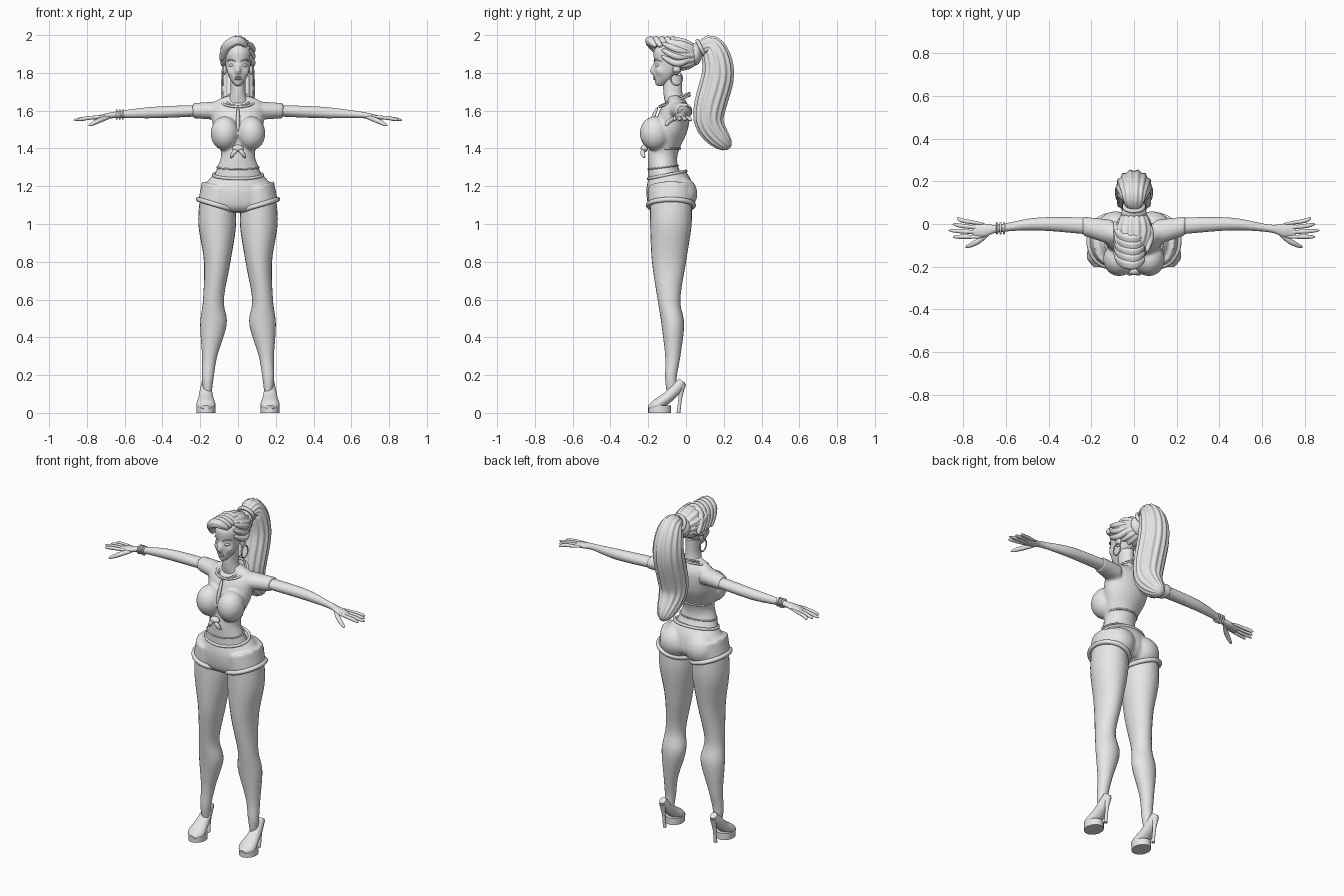
import bpy, bmesh, math
from mathutils import Vector

cube = bpy.data.objects.get("Cube")
if cube:
    bpy.data.objects.remove(cube, do_unlink=True)

shade = (0.8, 0.8, 0.8, 1)
grey = bpy.data.materials.new("plain_grey")
grey.use_nodes = True
grey.diffuse_color = shade
grey.node_tree.nodes["Principled BSDF"].inputs["Base Color"].default_value = shade

X, Y, Z = Vector((1, 0, 0)), Vector((0, 1, 0)), Vector((0, 0, 1))


def add(name, data):
    data.materials.append(grey)
    obj = bpy.data.objects.new(name, data)
    bpy.context.scene.collection.objects.link(obj)
    return obj


def from_bmesh(name, bm):
    bmesh.ops.recalc_face_normals(bm, faces=bm.faces)
    mesh = bpy.data.meshes.new(name)
    bm.to_mesh(mesh)
    bm.free()
    return add(name, mesh)


def spline(rows, steps=6):
    """Smooth path through rows of any width."""
    knots = [Vector(row) for row in rows]
    knots = [knots[0]] + knots + [knots[-1]]
    path = []
    for a, b, c, d in zip(knots, knots[1:], knots[2:], knots[3:]):
        for k in range(steps):
            t = k / steps
            start, end = (c - a) / 2, (d - b) / 2
            ease = t * t * (3 - 2 * t)
            path.append(b + (c - b) * ease + start * (t * (1 - t) ** 2) - end * (t * t * (1 - t)))
    return path + [knots[-1]]


def skin(name, path, u, v=None, flutes=0):
    """Join ellipses (x, y, z, radius_u, radius_v); without v they follow the path."""
    bm = bmesh.new()
    rings = []
    sides = flutes * 6 or 24
    last = len(path) - 1
    for i, row in enumerate(path):
        centre, a, b = Vector(row[:3]), u, v
        if v is None:
            ahead, behind = path[min(i + 1, last)], path[max(i - 1, 0)]
            tangent = (Vector(ahead[:3]) - Vector(behind[:3])).normalized()
            b = tangent.cross(u).normalized()
            a = b.cross(tangent)
        ring = []
        for k in range(sides):
            angle = math.tau * k / sides
            groove = 1 + 0.05 * math.cos(flutes * angle) if flutes else 1
            offset = a * (row[3] * math.cos(angle)) + b * (row[4] * math.sin(angle))
            ring.append(bm.verts.new(centre + offset * groove))
        rings.append(ring)
    for lower, upper in zip(rings, rings[1:]):
        for k in range(sides):
            bm.faces.new((lower[k], lower[k - 1], upper[k - 1], upper[k]))
    bm.faces.new(rings[0])
    bm.faces.new(rings[-1])
    return from_bmesh(name, bm)


def loft(name, rows, u=X, v=Y):
    return skin(name, spline(rows), u, v)


def column(name, rows, v=Y):
    """Centred loft from rows (z, y, half_width, half_depth)."""
    return loft(name, [(0, y, z, width, depth) for z, y, width, depth in rows], v=v)


def lock(name, points, radius, u=X, flutes=0, skew=1):
    """Round strand along points, full in the middle and closing at both ends."""
    path = spline(points)
    rows = []
    for i, point in enumerate(path):
        swell = math.sin(math.pi * (i / (len(path) - 1)) ** skew)
        r = radius * math.sqrt(max(swell, 0.02))
        rows.append((*point, r, r))
    return skin(name, rows, u, flutes=flutes)


def ball(name, centre, size):
    bm = bmesh.new()
    bmesh.ops.create_uvsphere(bm, u_segments=24, v_segments=16, radius=1)
    bmesh.ops.scale(bm, vec=size, verts=bm.verts)
    bmesh.ops.translate(bm, vec=centre, verts=bm.verts)
    return from_bmesh(name, bm)


def hoop(name, centre, u, v, thick):
    """Closed round wire spanned by two half-axes."""
    curve = bpy.data.curves.new(name, "CURVE")
    curve.dimensions = "3D"
    curve.bevel_depth = thick
    line = curve.splines.new("POLY")
    line.points.add(39)
    for k, point in enumerate(line.points):
        angle = math.tau * k / len(line.points)
        point.co = (Vector(centre) + u * math.cos(angle) + v * math.sin(angle)).to_4d()
    line.use_cyclic_u = True
    return add(name, curve)


def both(obj):
    obj.modifiers.new("Mirror", "MIRROR")
    return obj


def fuse(name, parts):
    """Melt overlapping parts into one soft surface."""
    bpy.context.view_layer.update()
    graph = bpy.context.evaluated_depsgraph_get()
    bm = bmesh.new()
    for part in parts:
        evaluated = part.evaluated_get(graph)
        bm.from_mesh(evaluated.to_mesh())
        evaluated.to_mesh_clear()
    for part in parts:
        bpy.data.objects.remove(part, do_unlink=True)
    obj = from_bmesh(name, bm)
    remesh = obj.modifiers.new("Remesh", "REMESH")
    remesh.mode = "VOXEL"
    remesh.voxel_size = 0.008
    remesh.use_smooth_shade = True
    soften = obj.modifiers.new("Smooth", "SMOOTH")
    soften.iterations = 6


# Torso with bust and short sleeves, hem and front knot
torso = column("torso", [(1.2, -.09, .15, .11), (1.3, -.12, .11, .08), (1.38, -.12, .09, .08), (1.5, -.08, .13, .09),
                         (1.6, -.06, .14, .08), (1.65, -.05, .12, .05), (1.68, -.06, .05, .04)])
bust = both(ball("bust", (.07, -.165, 1.48), (.075, .08, .09)))
sleeve = both(loft("sleeve", [(.1, -.04, 1.6, .06, .05), (.24, -.01, 1.6, .045, .04)], Y, Z))
fuse("cropped_top", [torso, bust, sleeve])
hoop("top_hem", (0, -.11, 1.4), X * .09, Y * .08, .005)
ball("top_knot", (0, -.22, 1.4), (.03, .02, .02))
both(lock("knot_tail", [(0, -.22, 1.4), (.02, -.23, 1.38), (.04, -.22, 1.35)], .012))

# Shorts with turned-up cuffs
hips = column("hips", [(1.26, -.1, .13, .1), (1.2, -.09, .18, .12), (1.12, -.08, .19, .12), (1.08, -.08, .14, .09)],
              Y + Z * .2)
seat = both(ball("seat", (.085, -.02, 1.16), (.09, .08, .09)))
slant = X + Z * .3
stub = both(loft("short_leg", [(.1, -.08, 1.2, .09, .12), (.11, -.08, 1.1, .1, .12)], slant))
fuse("shorts", [hips, seat, stub])
both(hoop("shorts_cuff", (.11, -.08, 1.1), slant * .1, Y * .12, .013))
hoop("shorts_waistband", (0, -.1, 1.26), X * .13, Y * .1 + Z * .02, .008)
hoop("hip_string", (0, -.12, 1.3), X * .11, Y * .08 + Z * .01, .004)

# Legs
both(loft("leg", [(.11, -.08, 1.15, .09, .11), (.11, -.08, 1, .1, .11), (.11, -.09, .8, .07, .09),
                  (.13, -.09, .6, .055, .06), (.13, -.07, .47, .07, .06), (.15, -.07, .3, .04, .04),
                  (.16, -.08, .18, .03, .03), (.16, -.07, .1, .02, .03)]))

# Platform shoes with thin heels
both(loft("shoe_upper", [(.17, -.02, .17, .02, .02), (.17, -.05, .13, .03, .03), (.17, -.1, .08, .04, .03),
                         (.17, -.16, .04, .05, .03), (.17, -.2, .03, .02, .01)], v=None))
both(loft("platform_sole", [(.17, -.14, 0, .05, .06), (.17, -.14, .04, .05, .06)]))
both(loft("shoe_heel", [(.17, -.02, .15, .02, .02), (.17, -.03, .08, .01, .01), (.17, -.04, 0, .01, .01)]))

# Arms, hands and right wrist bands
both(loft("arm", [(.2, -.01, 1.6, .04, .03), (.45, 0, 1.59, .03, .03), (.63, -.02, 1.58, .018, .018),
                  (.7, -.03, 1.57, .03, .015), (.76, -.03, 1.56, .03, .01)], Y, Z))
for k, finger in enumerate(("little", "ring", "middle", "index")):
    base, tip = -.02 * k, .03 - .03 * k
    reach = .87 - .02 * abs(k - 2)
    both(lock(finger + "_finger", [(.7, base, 1.57), (.8, (base + tip) / 2, 1.56), (reach, tip, 1.55)], .01, Y))
both(lock("thumb", [(.67, -.03, 1.57), (.73, -.08, 1.55), (.79, -.11, 1.52)], .013, Y))
for k in range(3):
    hoop("right_wrist_band", (-.61 - .016 * k, -.02, 1.58), Y * .024, Z * .022, .005)

# Neck and jewellery
column("neck", [(1.64, -.06, .06, .05), (1.7, -.07, .04, .05), (1.79, -.07, .04, .05)])
hoop("necklace", (0, -.06, 1.66), X * .065, Y * .08 + Z * .035, .005)
hoop("neckline_edge", (0, -.06, 1.65), X * .09, Y * .08 + Z * .03, .006)
lock("pendant", [(0, -.15, 1.62), (0, -.18, 1.55), (0, -.2, 1.48)], .01)
both(hoop("hoop_earring", (.08, -.05, 1.77), Y * .03, Z * .035, .004))

# Head and face
skull = column("skull", [(1.73, -.14, .015, .02), (1.78, -.11, .05, .06), (1.86, -.08, .07, .09),
                         (1.92, -.08, .07, .09), (1.97, -.08, .03, .04)])
nose = lock("nose", [(0, -.16, 1.85), (0, -.18, 1.81), (0, -.16, 1.79)], .013)
cheek = both(ball("cheek", (.035, -.13, 1.81), (.025, .03, .03)))
fuse("head", [skull, nose, cheek])
both(ball("eye", (.03, -.15, 1.84), (.017, .014, .009)))
both(lock("eyebrow", [(.01, -.17, 1.86), (.04, -.16, 1.87), (.06, -.13, 1.86)], .004, Y))
for lip, height in (("upper_lip", 1.777), ("lower_lip", 1.768)):
    ball(lip, (0, -.16, height), (.02, .015, .006))
both(ball("ear", (.07, -.05, 1.82), (.01, .02, .03)))

# Hair: swept-back cap, tied ponytail, fringe and side locks
lock("hair_cap", [(0, -.14, 1.94), (0, -.04, 1.9), (0, .07, 1.89)], .085, flutes=14)
ball("hair_bun", (0, .05, 1.9), (.06, .035, .06))
hoop("hair_tie", (0, .08, 1.93), X * .045, Z * .04 - Y * .02, .01)
lock("ponytail", [(0, .05, 1.9), (0, .13, 1.94), (0, .17, 1.8), (0, .12, 1.55), (0, .23, 1.4)], .085,
     flutes=14, skew=1.3)
for k in range(5):
    y = -.16 + .03 * k
    lock("fringe_lock", [(.05, y, 1.94), (0, y - .03, 1.97), (-.06, y - .01, 1.94), (-.09, y + .05, 1.86)],
         .026, Y, flutes=5)
for k in range(3):
    z = 1.85 + .035 * k
    both(lock("side_lock", [(.06, -.13, z + .04), (.075, -.04, z), (.03, .06, 1.9)], .018))

# Smooth shading with crisp edges
bpy.ops.object.select_all(action="DESELECT")
for obj in bpy.context.scene.objects:
    if obj.type == "MESH" and "Remesh" not in obj.modifiers:
        obj.select_set(True)
        bpy.context.view_layer.objects.active = obj
bpy.ops.object.shade_smooth_by_angle(angle=math.radians(50))
